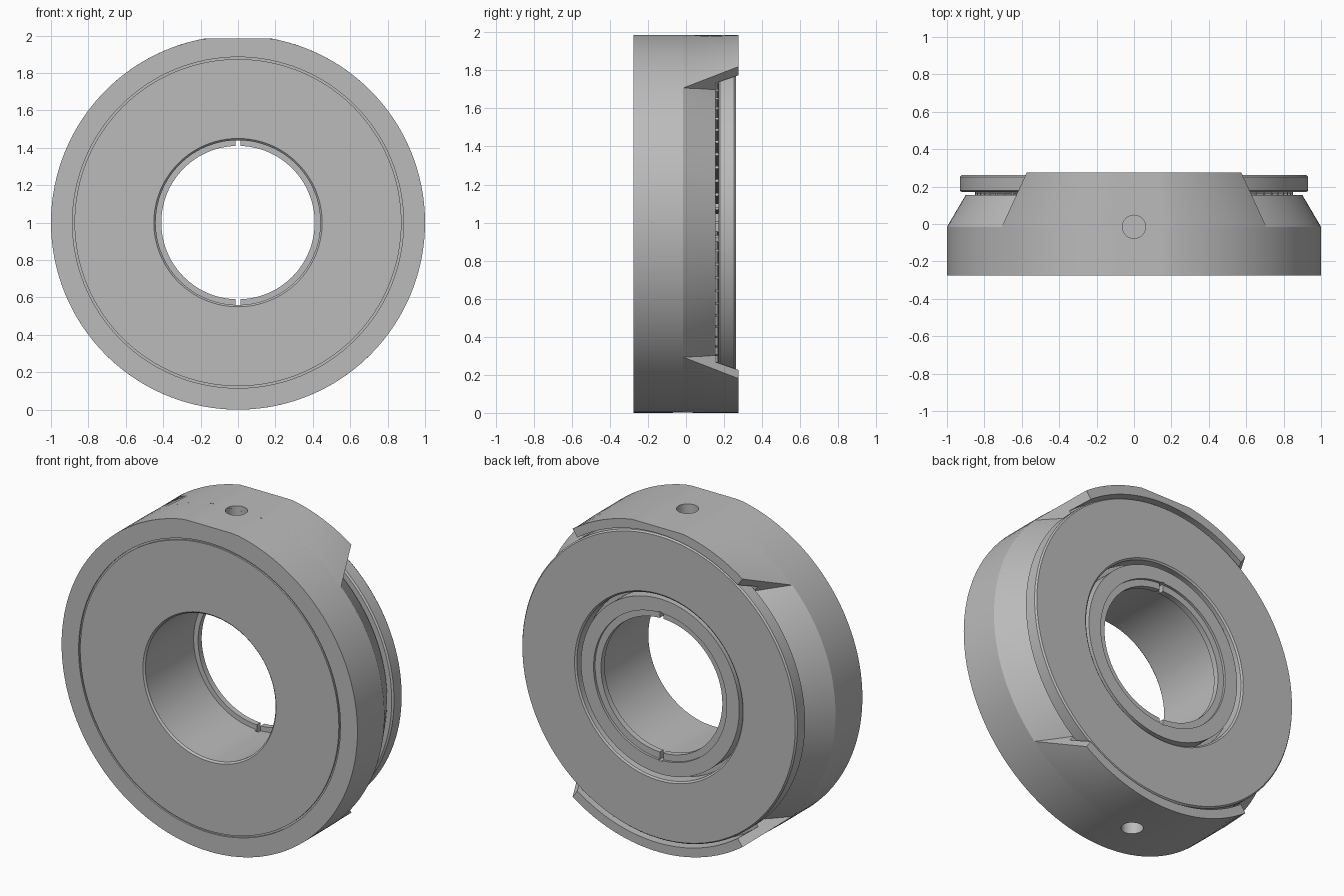
import bpy, bmesh, math
from mathutils import Matrix, Vector

cube = bpy.data.objects.get("Cube")
if cube:
    bpy.data.objects.remove(cube)

steel = bpy.data.materials.new("steel grey")
steel.use_nodes = True
steel.diffuse_color = (0.5, 0.5, 0.5, 1)
steel.node_tree.nodes["Principled BSDF"].inputs["Base Color"].default_value = (0.5, 0.5, 0.5, 1)

SEGMENTS = 128
FLAT_TOP = 1.985   # the rim is milled flat here
CENTRE = 1.0


def polar(r, y, angle):
    z = CENTRE + r * math.sin(angle)
    return Vector((r * math.cos(angle), y, min(z, FLAT_TOP)))


def finish(name, bm):
    bmesh.ops.recalc_face_normals(bm, faces=bm.faces[:])
    mesh = bpy.data.meshes.new(name)
    bm.to_mesh(mesh)
    bm.free()
    mesh.materials.append(steel)
    obj = bpy.data.objects.new(name, mesh)
    bpy.context.collection.objects.link(obj)
    return obj


def bridge(bm, loops):
    for a, b in zip(loops, loops[1:]):
        n = len(a)
        for i in range(n):
            bm.faces.new((a[i], a[(i + 1) % n], b[(i + 1) % n], b[i]))


def revolve(name, profile):
    """Turn a closed (radius, y) profile around the y axis."""
    bm = bmesh.new()
    loops = [[bm.verts.new(polar(r, y, math.tau * k / SEGMENTS)) for r, y in profile]
             for k in range(SEGMENTS)]
    bridge(bm, loops + loops[:1])
    return finish(name, bm)


def arc_wall(name, middle):
    """Rim wall whose ends slope inward towards the back."""
    profile = [(1, -0.015), (1, 0.275), (0.945, 0.275), (0.945, 0.155), (0.9, 0.155)]
    bm = bmesh.new()
    loops = []
    steps = 48
    for k in range(steps + 1):
        t = 2 * k / steps - 1
        loop = []
        for r, y in profile:
            half = math.radians(45 - 10 * (y + 0.015) / 0.29)
            loop.append(bm.verts.new(polar(r, y, middle + half * t)))
        loops.append(loop)
    bridge(bm, loops)
    bm.faces.new(loops[0])
    bm.faces.new(loops[-1])
    return finish(name, bm)


def cut(target, cutter):
    mod = target.modifiers.new("cut", "BOOLEAN")
    mod.operation = "DIFFERENCE"
    mod.solver = "EXACT"
    mod.object = cutter
    bpy.context.view_layer.objects.active = target
    bpy.ops.object.modifier_apply(modifier=mod.name)


# Main housing: front groove, side chamfer, back collar and bore lip
housing = revolve("housing", [
    (0.45, -0.275), (0.874, -0.275), (0.874, -0.265), (0.885, -0.265),
    (0.885, -0.275), (1, -0.275), (1, -0.015), (0.9, 0.155), (0.535, 0.155),
    (0.535, 0.25), (0.45, 0.25), (0.45, 0.235), (0.41, 0.235), (0.41, 0.2),
    (0.44, 0.2), (0.44, -0.265)])

# Back pressure plate, slightly proud of the chamfered sides
plate = revolve("back_plate", [
    (0.565, 0.17), (0.92, 0.17), (0.93, 0.178), (0.93, 0.252),
    (0.922, 0.262), (0.57, 0.262), (0.56, 0.254), (0.56, 0.175)])

walls = [arc_wall("upper_rim_wall", math.pi / 2), arc_wall("lower_rim_wall", -math.pi / 2)]

# Needle rollers in the gap under the plate
bm = bmesh.new()
count = 72
for k in range(count):
    turn = Matrix.Rotation(math.tau * k / count, 4, "Y")
    place = Matrix.Translation((0, 0.1625, CENTRE)) @ turn @ Matrix.Translation((0, 0, 0.73))
    bmesh.ops.create_cone(bm, cap_ends=True, segments=8, radius1=0.009, radius2=0.009,
                          depth=0.24, matrix=place)
rollers = finish("needle_rollers", bm)

# Blind holes in the rim, and key notches in the bore lip
for side, wall in zip((1, -1), walls):
    bm = bmesh.new()
    bmesh.ops.create_cone(bm, cap_ends=True, segments=32, radius1=0.062, radius2=0.062,
                          depth=0.3,
                          matrix=Matrix.Translation((0, -0.015, CENTRE + side)))
    drill = finish("hole_cutter", bm)
    cut(housing, drill)
    cut(wall, drill)
    bpy.data.objects.remove(drill)

    bm = bmesh.new()
    bmesh.ops.create_cube(bm, size=1, matrix=Matrix.Translation(
        (0, 0.23, CENTRE + side * 0.42)) @ Matrix.Diagonal((0.025, 0.1, 0.07, 1)))
    key = finish("notch_cutter", bm)
    cut(housing, key)
    bpy.data.objects.remove(key)

# Smooth the round surfaces, keep the edges crisp
bpy.ops.object.select_all(action="DESELECT")
for obj in [housing, plate, rollers] + walls:
    obj.select_set(True)
bpy.context.view_layer.objects.active = housing
bpy.ops.object.shade_smooth_by_angle(angle=math.radians(20))
